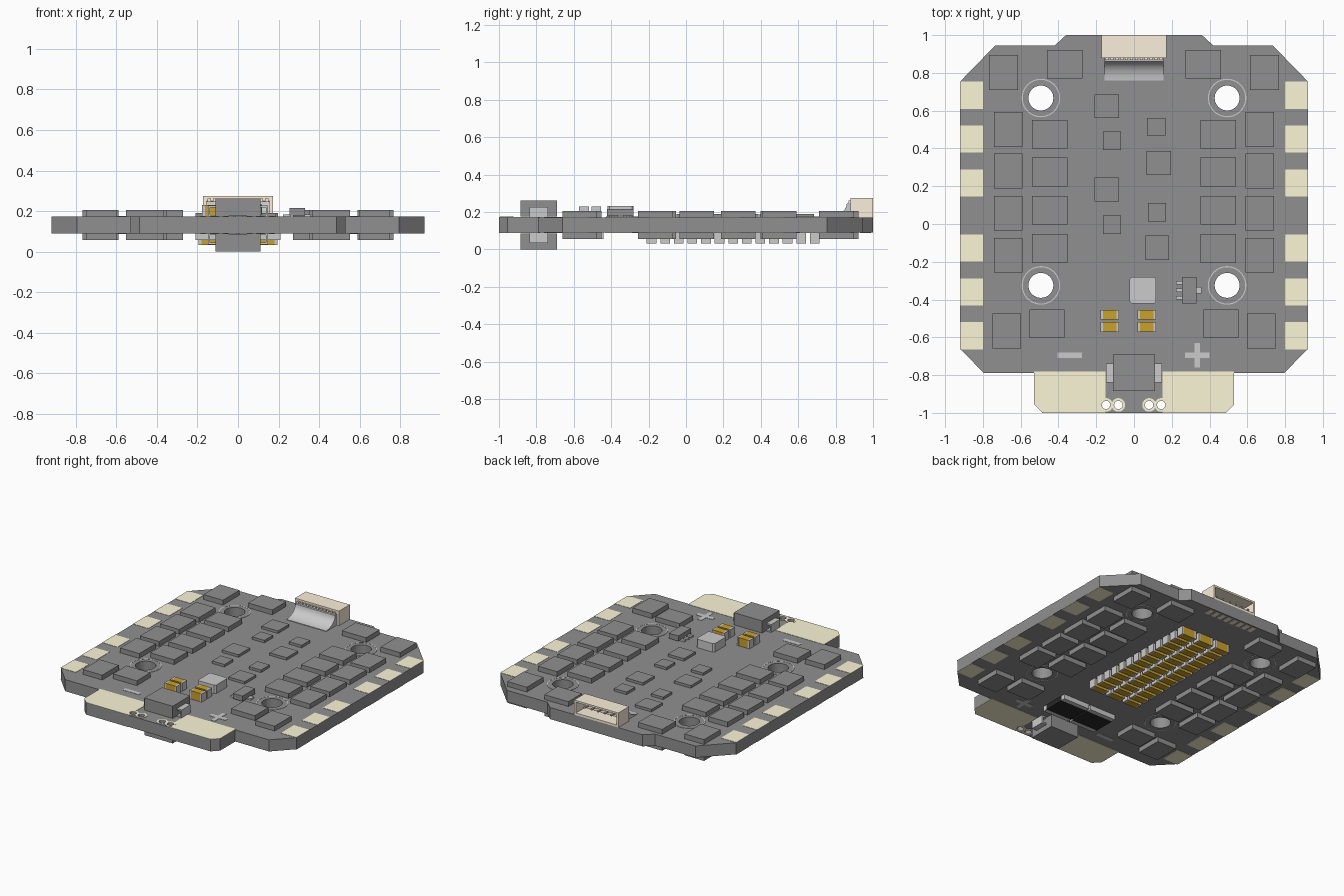
import bpy, bmesh, math
from mathutils import Matrix

if "Cube" in bpy.data.objects:
    bpy.data.objects.remove(bpy.data.objects["Cube"])

ZB, ZT = 0.09, 0.172            # board faces
MID = (ZB + ZT) / 2


def material(name, rgb):
    m = bpy.data.materials.new(name)
    m.diffuse_color = (*rgb, 1)
    m.use_nodes = True
    m.node_tree.nodes["Principled BSDF"].inputs["Base Color"].default_value = m.diffuse_color
    return m


DARK = material("dark_grey", (0.28, 0.28, 0.28))
PAD = material("pad_cream", (0.98, 0.93, 0.68))
IVORY = material("ivory", (0.98, 0.87, 0.71))
GOLD = material("ochre", (0.60, 0.36, 0.02))
WHITE = material("light_metal", (0.95, 0.95, 0.95))
SILVER = material("silver", (0.53, 0.53, 0.53))
BLACK = material("black", (0.02, 0.02, 0.02))


def finish(name, bm, mat=None):
    bmesh.ops.recalc_face_normals(bm, faces=bm.faces)
    me = bpy.data.meshes.new(name)
    bm.to_mesh(me)
    bm.free()
    ob = bpy.data.objects.new(name, me)
    bpy.context.collection.objects.link(ob)
    me.materials.append(mat or DARK)
    return ob


def boxes(name, items, mat=None):
    """One object from (x0, x1, y0, y1, z0, z1) boxes."""
    bm = bmesh.new()
    for x0, x1, y0, y1, z0, z1 in items:
        m = Matrix.Translation(((x0 + x1) / 2, (y0 + y1) / 2, (z0 + z1) / 2))
        m = m @ Matrix.Diagonal((x1 - x0, y1 - y0, z1 - z0, 1))
        bmesh.ops.create_cube(bm, size=1, matrix=m)
    return finish(name, bm, mat)


def mirror_x(items):
    return items + [(-b[1], -b[0], *b[2:]) for b in items]


def mirror_z(items):
    return items + [(*b[:4], 2 * MID - b[5], 2 * MID - b[4]) for b in items]


def prisms(name, shapes, mat=None, axis="z"):
    """Extrude outlines: (points, low, high); axis x takes (y, z) points."""
    bm = bmesh.new()
    for pts, lo, hi in shapes:
        put = (lambda p, h: (p[0], p[1], h)) if axis == "z" else (lambda p, h: (h, p[0], p[1]))
        a = [bm.verts.new(put(p, lo)) for p in pts]
        b = [bm.verts.new(put(p, hi)) for p in pts]
        bm.faces.new(a)
        bm.faces.new(b)
        for i in range(len(pts)):
            j = (i + 1) % len(pts)
            bm.faces.new((a[i], a[j], b[j], b[i]))
    return finish(name, bm, mat)


def rings(name, centres, r0, r1, mat, t=0.003):
    """Flat annuli on both board faces."""
    bm, n = bmesh.new(), 40
    for cx, cy in centres:
        for z0, z1 in ((ZT - 0.001, ZT + t), (ZB - t, ZB + 0.001)):
            loops = []
            for r, z in ((r0, z0), (r1, z0), (r1, z1), (r0, z1)):
                loops.append([bm.verts.new((cx + r * math.cos(2 * math.pi * i / n),
                                            cy + r * math.sin(2 * math.pi * i / n), z)) for i in range(n)])
            for k in range(4):
                p, q = loops[k], loops[(k + 1) % 4]
                for i in range(n):
                    j = (i + 1) % n
                    bm.faces.new((p[i], p[j], q[j], q[i]))
    return finish(name, bm, mat)


# circuit board
half = [(0.36, 1.0), (0.42, 0.945), (0.735, 0.945), (0.92, 0.755), (0.92, -0.66),
        (0.795, -0.79), (0.53, -0.79), (0.53, -0.955), (0.485, -1.0)]
outline = half + [(-x, y) for x, y in reversed(half)]
board = prisms("circuit_board", [(outline, ZB, ZT)])

# power pads on the front tab, both faces
tab = [(0.15, -0.78), (0.53, -0.78), (0.53, -0.955), (0.485, -1.0), (0.15, -1.0)]
tabs = []
for s in (1, -1):
    pts = [(s * x, y) for x, y in tab]
    tabs += [(pts, ZT - 0.001, ZT + 0.002), (pts, ZB - 0.002, ZB + 0.001)]
power = prisms("power_pads", tabs, PAD)

# drilled holes
mounts = [(x, y) for x in (-0.493, 0.493) for y in (0.667, -0.325)]
vias = [(-0.148, -0.958), (-0.083, -0.958), (0.08, -0.958), (0.144, -0.958)]
bm = bmesh.new()
for centres, r, n in ((mounts, 0.066, 40), (vias, 0.022, 20)):
    for x, y in centres:
        bmesh.ops.create_cone(bm, cap_ends=True, segments=n, radius1=r, radius2=r, depth=0.4,
                              matrix=Matrix.Translation((x, y, MID)))
drill = finish("drill_cutter", bm)
drill.hide_render = True
for ob in (board, power):
    mod = ob.modifiers.new("holes", "BOOLEAN")
    mod.operation, mod.object, mod.solver = "DIFFERENCE", drill, "EXACT"
    bpy.context.view_layer.objects.active = ob
    bpy.ops.object.modifier_apply(modifier="holes")
bpy.data.objects.remove(drill)
rings("mount_ring_pads", mounts, 0.066, 0.096, DARK, 0.002)
rings("mount_ring_outlines", mounts, 0.096, 0.102, SILVER)
rings("via_rings", vias, 0.022, 0.036, PAD)

# solder pads along both sides
side = [(0.80, 0.92, y - 0.072, y + 0.072, ZT - 0.001, ZT + 0.002)
        for y in (0.682, 0.45, 0.217, -0.127, -0.36, -0.592)]
boxes("side_pads", mirror_z(mirror_x(side)), PAD)

# power transistors on both faces
fets = []
for yo, yi in ((0.50, 0.475), (0.28, 0.275), (0.057, 0.073), (-0.165, -0.13)):
    fets += [(0.59, 0.74, yo - 0.092, yo + 0.092), (0.353, 0.54, yi - 0.076, yi + 0.076)]
fets += [(0.615, 0.767, 0.71, 0.895), (0.272, 0.46, 0.77, 0.922),
         (0.597, 0.748, -0.66, -0.475), (0.367, 0.553, -0.603, -0.452)]
boxes("power_transistors", mirror_z(mirror_x([(*f, ZT - 0.002, 0.206) for f in fets])))

# control chips down the middle
chips = [(-0.21, -0.08, 0.56, 0.685), (-0.165, -0.07, 0.393, 0.49), (0.07, 0.168, 0.468, 0.562),
         (0.065, 0.197, 0.26, 0.387), (-0.21, -0.08, 0.12, 0.247), (-0.165, -0.07, -0.052, 0.045),
         (0.075, 0.17, 0.013, 0.11), (0.06, 0.185, -0.19, -0.062)]
boxes("control_chips", [(*c, ZT - 0.002, 0.19) for c in chips])

# inductor block with clipped corners
q = [(0.07, 0.06), (0.06, 0.07)]
coil = q + [(-x, y) for x, y in q[::-1]] + [(-x, -y) for x, y in q] + [(x, -y) for x, y in q[::-1]]
prisms("inductor", [([(0.0475 + x, -0.35 + y) for x, y in coil], ZT - 0.002, 0.232)], SILVER)

# small regulator with legs
boxes("regulator_body", [(0.255, 0.33, -0.422, -0.28, ZT + 0.006, 0.215)])
legs = [(0.222, 0.26, y - 0.009, y + 0.009, ZT, ZT + 0.012) for y in (-0.31, -0.35, -0.39)]
boxes("regulator_legs", legs + [(0.325, 0.357, -0.367, -0.333, ZT, ZT + 0.012)], WHITE)


# ceramic capacitors
def capacitors(name, spots, w, d, z0, z1):
    body, ends = [], []
    for x, y in spots:
        body.append((x - w / 2 + 0.012, x + w / 2 - 0.012, y - d / 2, y + d / 2, z0, z1))
        for s in (-1, 1):
            c = x + s * (w / 2 - 0.007)
            ends.append((c - 0.007, c + 0.007, y - d / 2 - 0.001, y + d / 2 + 0.001, z0, z1))
    boxes(name + "_bodies", body, GOLD)
    boxes(name + "_terminals", ends, WHITE)


capacitors("top_capacitors", [(x, y) for x in (-0.128, 0.068) for y in (-0.48, -0.545)],
           0.097, 0.05, ZT - 0.001, 0.23)
capacitors("bottom_capacitors", [(x, -0.184 + 0.0727 * i) for x in (-0.137, 0, 0.137) for i in range(13)],
           0.115, 0.05, 0.032, ZB + 0.001)

# pair of shunt resistors underneath
shunts = [(0.006, 0.21, -0.65, -0.44)]
boxes("shunt_bodies", mirror_x([(x0, x1, y0 + 0.03, y1 - 0.03, 0.056, ZB + 0.001)
                                for x0, x1, y0, y1 in shunts]), BLACK)
boxes("shunt_terminals", mirror_x([(0.006, 0.21, y, y + 0.03, 0.056, ZB + 0.001)
                                   for y in (-0.65, -0.47)]), WHITE)

# surge diodes on both faces of the tab, with folded leads
boxes("surge_diodes", mirror_z([(-0.11, 0.11, -0.885, -0.69, ZT + 0.004, 2 * MID)]))
lead = [(0.137, 0.148, -0.838, -0.738, ZT, 0.228), (0.105, 0.148, -0.838, -0.738, 0.218, 0.228),
        (0.09, 0.148, -0.838, -0.738, ZT - 0.001, ZT + 0.008)]
boxes("surge_diode_leads", mirror_z(mirror_x(lead)), WHITE)

# polarity marks
marks = [(-0.405, -0.275, -0.71, -0.68), (0.27, 0.40, -0.71, -0.68),
         (0.32, 0.35, -0.76, -0.71), (0.32, 0.35, -0.68, -0.63)]
boxes("polarity_marks", mirror_z([(*m, ZT - 0.001, ZT + 0.002) for m in marks]), WHITE)

# rear socket: open shell, comb and pins
shell = [(-0.172, 0.172, 0.88, 1.0, ZT - 0.001, 0.187), (-0.172, 0.172, 0.88, 1.0, 0.262, 0.275),
         (-0.172, 0.172, 0.88, 0.90, 0.187, 0.262)]
shell += mirror_x([(0.158, 0.172, 0.88, 1.0, 0.187, 0.262)])
boxes("socket_shell", shell, IVORY)
xs = [-0.142 + 0.0258 * i for i in range(12)]
boxes("socket_comb", [(x - 0.008, x + 0.008, 0.868, 0.885, 0.225, 0.262) for x in xs], IVORY)
boxes("socket_pins", [(x - 0.006, x + 0.006, 0.895, 0.965, 0.217, 0.227) for x in xs[::2]], SILVER)

# curved contact ramp in front of the socket
ramp = [(0.88, ZT), (0.88, 0.25)]
ramp += [(0.76 + 0.1 * math.sin(a), 0.176 + 0.07 * (1 - math.cos(a)))
         for a in [math.pi / 16 * k for k in range(8, -1, -1)]]
ramp += [(0.76, ZT)]
contacts = prisms("socket_contact_ramp", [(ramp, -0.155, 0.155)], SILVER, axis="x")
bpy.ops.object.select_all(action="DESELECT")
contacts.select_set(True)
bpy.context.view_layer.objects.active = contacts
bpy.ops.object.shade_smooth_by_angle(angle=math.radians(30))

# signal pads under the rear edge
boxes("signal_pads", [(x - 0.016, x + 0.016, 0.93, 0.99, ZB - 0.002, ZB + 0.001)
                      for x in [-0.175 + 0.05 * i for i in range(8)]], PAD)
